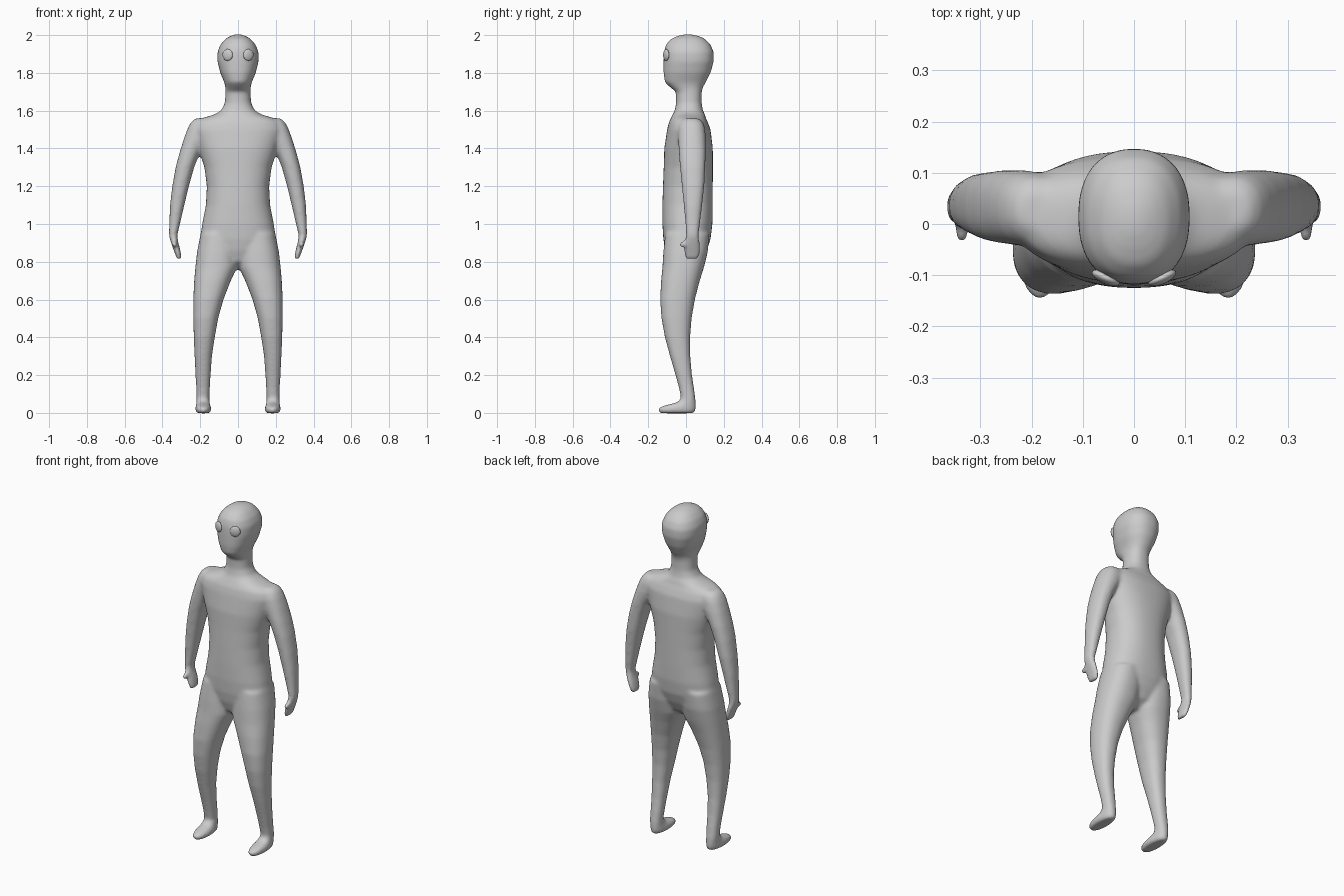
import bpy
import bmesh
import math
from mathutils import Matrix, Vector

SIDES = 40

cube = bpy.data.objects.get("Cube")
if cube:
    bpy.data.objects.remove(cube, do_unlink=True)


def make_material(name, colour):
    material = bpy.data.materials.new(name)
    material.use_nodes = True
    material.diffuse_color = colour
    material.node_tree.nodes["Principled BSDF"].inputs["Base Color"].default_value = colour
    return material


def signed_power(value, exponent):
    return math.copysign(abs(value) ** exponent, value)


def loft(bm, rings, side=1, squareness=2.3):
    """Skin a closed tube over rings of (z, x min, x max, y min, y max)."""
    exponent = 2 / squareness
    loops = []
    for z, x_min, x_max, y_min, y_max in rings:
        centre = Vector(((x_min + x_max) / 2, (y_min + y_max) / 2, z))
        loop = []
        for i in range(SIDES):
            angle = math.tau * i / SIDES
            x = centre.x + signed_power(math.cos(angle), exponent) * (x_max - x_min) / 2
            y = centre.y + signed_power(math.sin(angle), exponent) * (y_max - y_min) / 2
            loop.append(bm.verts.new((side * x, y, z)))
        loops.append(loop)
    faces = [bm.faces.new(loops[0]), bm.faces.new(loops[-1])]
    for lower, upper in zip(loops, loops[1:]):
        for i in range(SIDES):
            j = (i + 1) % SIDES
            faces.append(bm.faces.new((lower[i], lower[j], upper[j], upper[i])))
    bmesh.ops.recalc_face_normals(bm, faces=faces)


def ellipsoid(bm, centre, radii, rotation):
    matrix = Matrix.Translation(centre) @ rotation @ Matrix.Diagonal((*radii, 1))
    bmesh.ops.create_uvsphere(bm, u_segments=32, v_segments=20, radius=1, matrix=matrix)


def make_object(name, bm, material):
    mesh = bpy.data.meshes.new(name)
    bm.to_mesh(mesh)
    bm.free()
    mesh.materials.append(material)
    mesh.shade_smooth()
    obj = bpy.data.objects.new(name, mesh)
    bpy.context.collection.objects.link(obj)
    return obj


# Torso, neck and head: (z, half width, front, back)
TRUNK = [
    (.76, .02, -.03, .03), (.80, .09, -.09, .08), (.86, .17, -.11, .11),
    (.92, .20, -.12, .13), (1, .19, -.125, .14), (1.1, .17, -.125, .142),
    (1.2, .165, -.122, .142), (1.3, .178, -.118, .142), (1.4, .21, -.115, .142),
    (1.5, .24, -.10, .13), (1.54, .225, -.09, .115), (1.56, .19, -.08, .105),
    (1.58, .125, -.07, .10), (1.6, .09, -.06, .09), (1.64, .07, -.052, .083),
    (1.70, .066, -.054, .083), (1.725, .067, -.085, .09), (1.75, .073, -.112, .105),
    (1.8, .094, -.119, .13), (1.86, .109, -.119, .147), (1.91, .109, -.117, .147),
    (1.95, .093, -.106, .13), (1.98, .067, -.08, .10), (1.995, .042, -.045, .07),
    (2.004, .015, -.01, .03),
]

# Leg with foot: (z, inner, outer, front, back)
LEG = [
    (-.002, .152, .215, -.135, .04), (.01, .142, .225, -.147, .05),
    (.028, .142, .225, -.145, .053), (.04, .147, .223, -.11, .053),
    (.055, .15, .22, -.05, .052), (.075, .152, .22, -.026, .05),
    (.13, .149, .221, -.037, .043), (.2, .145, .225, -.056, .032),
    (.3, .138, .23, -.085, .023), (.4, .123, .234, -.112, .022),
    (.5, .105, .237, -.13, .03), (.6, .077, .237, -.137, .047),
    (.7, .038, .232, -.132, .073), (.77, .005, .226, -.125, .095),
    (.85, 0, .217, -.12, .115), (.95, 0, .198, -.11, .125),
]

# Arm with hand: (z, inner, outer, front, back)
ARM = [
    (.815, .302, .324, 0, .062), (.83, .299, .329, -.008, .072),
    (.87, .307, .344, -.01, .075), (.91, .318, .358, -.006, .072),
    (.94, .321, .366, 0, .067), (1, .307, .364, -.003, .074),
    (1.1, .284, .36, -.012, .086), (1.2, .26, .348, -.022, .097),
    (1.3, .232, .33, -.032, .102), (1.38, .2, .309, -.038, .105),
    (1.46, .15, .284, -.042, .105), (1.51, .13, .265, -.042, .1),
    (1.54, .13, .248, -.032, .09), (1.56, .15, .225, -.01, .065),
]

grey = make_material("plain grey", (.6, .6, .6, 1))

# Body fused into one soft skin
body_mesh = bmesh.new()
loft(body_mesh, [(z, -w, w, front, back) for z, w, front, back in TRUNK])
for side in (-1, 1):
    loft(body_mesh, LEG, side)
    loft(body_mesh, ARM, side)
    # Thumb
    ellipsoid(body_mesh, (side * .336, -.006, .896), (.015, .034, .017),
              Matrix.Rotation(math.radians(15), 4, "X"))
body = make_object("body", body_mesh, grey)
remesh = body.modifiers.new("fuse", "REMESH")
remesh.mode = "VOXEL"
remesh.voxel_size = .008
remesh.use_smooth_shade = True
smooth = body.modifiers.new("soften", "SMOOTH")
smooth.factor = .5
smooth.iterations = 14

# Eyes
for side, name in ((1, "left_eye"), (-1, "right_eye")):
    eye_mesh = bmesh.new()
    ellipsoid(eye_mesh, (side * .055, -.105, 1.895), (.029, .012, .031),
              Matrix.Rotation(side * math.radians(24), 4, "Z"))
    make_object(name, eye_mesh, grey)
